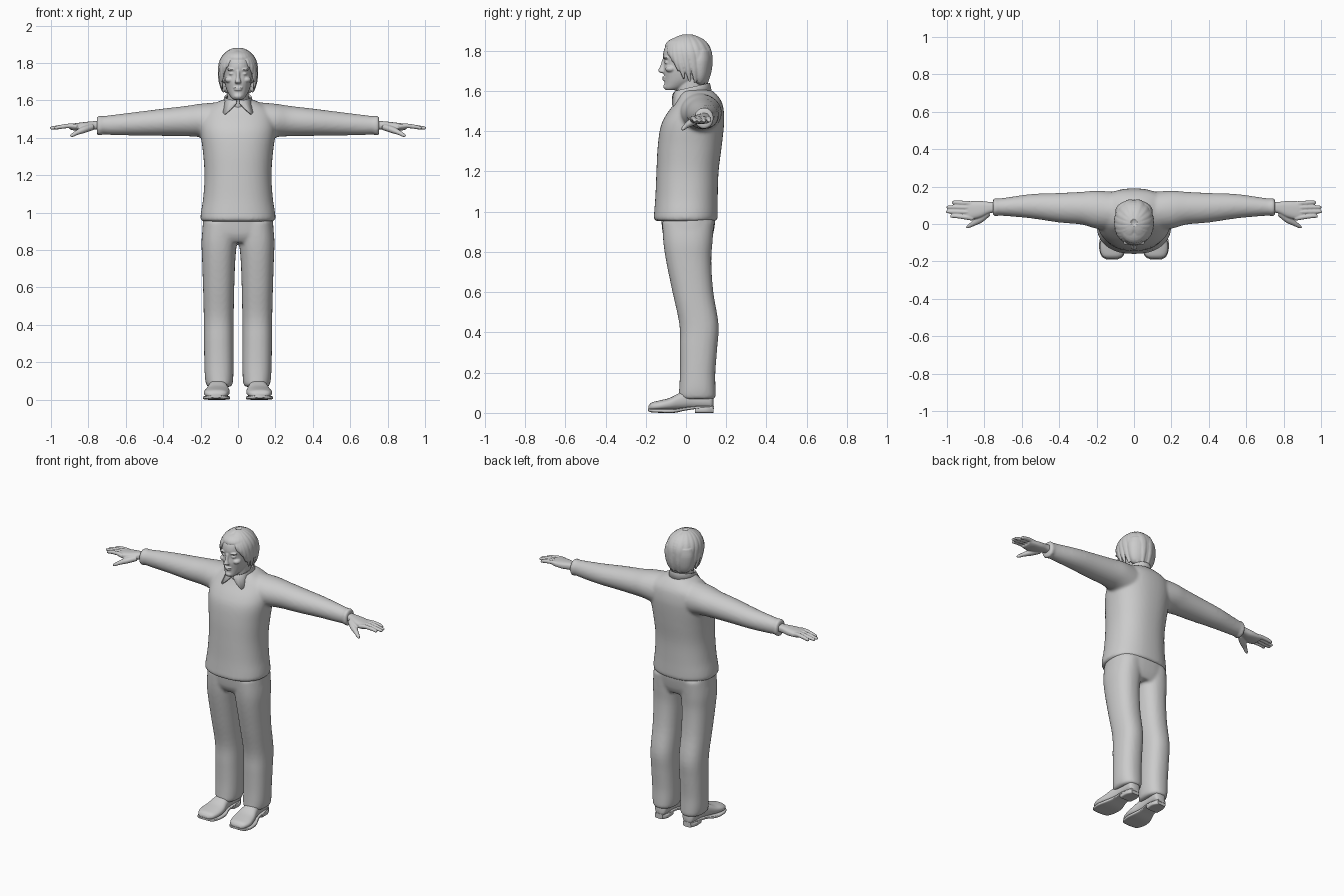
import bpy, bmesh, math
from mathutils import Vector

grey = bpy.data.materials.new("plain grey")
grey.diffuse_color = (0.6, 0.6, 0.6, 1)


def spline(rows, k=4):
    """Catmull-Rom smoothing of a list of number tuples."""
    out = []
    for i in range(len(rows) - 1):
        p0, p1, p2, p3 = rows[max(i - 1, 0)], rows[i], rows[i + 1], rows[min(i + 2, len(rows) - 1)]
        for j in range(k):
            t = j / k
            out.append([0.5 * (2 * b + (c - a) * t + (2 * a - 5 * b + 4 * c - d) * t * t
                               + (3 * b - a - 3 * c + d) * t ** 3) for a, b, c, d in zip(p0, p1, p2, p3)])
    return out + [list(rows[-1])]


def skin(bm, rings):
    """Skin closed rings of points and cap both ends."""
    vs = [[bm.verts.new(p) for p in r] for r in rings]
    n = len(vs[0])
    for r, s in zip(vs, vs[1:]):
        for i in range(n):
            bm.faces.new((r[i], r[(i + 1) % n], s[(i + 1) % n], s[i]))
    bm.faces.new(vs[0][::-1])
    bm.faces.new(vs[-1])


def loft(bm, axis, rows, sx=1, n=32, p=2.0):
    """Rows are (position, a_low, a_high, b_low, b_high) along an axis; sx mirrors x."""
    rings = []
    for s, a0, a1, b0, b1 in spline(rows):
        ring = []
        for i in range(n):
            t = 2 * math.pi * i / n
            c, d = math.cos(t), math.sin(t)
            a = (a0 + a1) / 2 + (a1 - a0) / 2 * math.copysign(abs(c) ** (2 / p), c)
            b = (b0 + b1) / 2 + (b1 - b0) / 2 * math.copysign(abs(d) ** (2 / p), d)
            x, y, z = {'x': (s, a, b), 'y': (a, s, b), 'z': (a, b, s)}[axis]
            ring.append((x * sx, y, z))
        rings.append(ring)
    skin(bm, rings)


def tube(bm, pts, side, sx=1, n=12):
    """Tapered tube; pts are (x, y, z, width, thickness), side gives the width direction."""
    pts = spline(pts)
    rings = []
    for i, q in enumerate(pts):
        c = Vector(q[:3])
        t = (Vector(pts[min(i + 1, len(pts) - 1)][:3]) - Vector(pts[max(i - 1, 0)][:3])).normalized()
        s = side(c) if callable(side) else Vector(side)
        v = t.cross(s).normalized()
        u = v.cross(t)
        ring = [c + u * q[3] * math.cos(a) + v * q[4] * math.sin(a)
                for a in (2 * math.pi * k / n for k in range(n))]
        rings.append([(w.x * sx, w.y, w.z) for w in ring])
    skin(bm, rings)


def ball(bm, c, r):
    g = bmesh.ops.create_uvsphere(bm, u_segments=24, v_segments=16, radius=1)
    for v in g['verts']:
        v.co = Vector(c) + Vector([v.co[i] * r[i] for i in range(3)])


def finish(name, bm, voxel=0, smooth=4):
    bmesh.ops.recalc_face_normals(bm, faces=bm.faces)
    me = bpy.data.meshes.new(name)
    bm.to_mesh(me)
    bm.free()
    me.materials.append(grey)
    ob = bpy.data.objects.new(name, me)
    bpy.context.collection.objects.link(ob)
    if voxel:
        m = ob.modifiers.new("fuse", 'REMESH')
        m.mode, m.voxel_size, m.use_smooth_shade = 'VOXEL', voxel, True
        m = ob.modifiers.new("relax", 'SMOOTH')
        m.factor, m.iterations = 0.5, smooth
    else:
        bpy.ops.object.select_all(action='DESELECT')
        bpy.context.view_layer.objects.active = ob
        ob.select_set(True)
        bpy.ops.object.shade_smooth_by_angle(angle=math.radians(45))
    return ob


# Sweater: body plus both sleeves fused together
bm = bmesh.new()
loft(bm, 'z', [(.953, -.19, .19, -.148, .147), (.965, -.2, .2, -.16, .157), (1.0, -.198, .198, -.158, .158),
               (1.08, -.186, .186, -.152, .158), (1.2, -.179, .179, -.147, .162), (1.32, -.187, .187, -.141, .177),
               (1.42, -.2, .2, -.127, .188), (1.48, -.2, .2, -.1, .19), (1.54, -.185, .185, -.057, .18),
               (1.58, -.13, .13, -.035, .155), (1.605, -.08, .08, -.02, .125)], n=48, p=2.3)
for sx in (1, -1):
    loft(bm, 'x', [(.08, -.04, .17, 1.37, 1.592), (.2, -.025, .178, 1.402, 1.582), (.28, -.003, .172, 1.408, 1.57),
                   (.4, .008, .166, 1.41, 1.556), (.55, .03, .16, 1.412, 1.537), (.68, .042, .142, 1.415, 1.521),
                   (.735, .045, .135, 1.42, 1.514)], sx)
    loft(bm, 'x', [(.725, .05, .13, 1.42, 1.512), (.735, .041, .138, 1.411, 1.519),
                   (.748, .041, .138, 1.411, 1.519), (.755, .052, .126, 1.422, 1.508)], sx)
finish("sweater", bm, .0095, 5)

# Trousers: hips and two legs fused together
bm = bmesh.new()
loft(bm, 'z', [(.84, -.17, .17, -.09, .115), (.88, -.188, .188, -.113, .133), (.95, -.188, .188, -.122, .145),
               (1.0, -.18, .18, -.125, .145)], n=48, p=2.6)
for sx in (1, -1):
    loft(bm, 'z', [(.068, .04, .163, -.02, .135), (.08, .03, .17, -.036, .147), (.12, .025, .177, -.034, .147),
                   (.2, .024, .18, -.03, .146), (.32, .024, .182, -.03, .155), (.44, .023, .183, -.033, .162),
                   (.6, .02, .187, -.067, .136), (.75, .014, .192, -.098, .126), (.85, .005, .195, -.113, .132),
                   (.95, .003, .185, -.118, .14)], sx, p=2.3)
finish("trousers", bm, .0095, 4)

# Shoes: upper, sole and heel block
for sx, side in ((1, "left"), (-1, "right")):
    bm = bmesh.new()
    loft(bm, 'y', [(-.186, .09, .145, .015, .035), (-.17, .062, .17, .01, .052), (-.13, .048, .183, .01, .062),
                   (-.08, .045, .175, .012, .075), (-.03, .055, .16, .015, .1), (.03, .06, .147, .02, .115),
                   (.1, .058, .143, .02, .115), (.128, .065, .135, .02, .1), (.137, .085, .115, .03, .08)], sx, p=2.4)
    finish(side + "_shoe", bm)
    bm = bmesh.new()
    loft(bm, 'y', [(-.19, .09, .145, .01, .022), (-.172, .058, .174, .003, .02), (-.12, .043, .187, 0, .02),
                   (-.06, .045, .178, .0, .02), (0, .06, .155, .012, .028), (.06, .058, .148, .02, .034),
                   (.138, .075, .13, .02, .034)], sx, p=5)
    loft(bm, 'y', [(.045, .06, .146, 0, .03), (.1, .057, .146, 0, .03), (.136, .074, .13, 0, .03)], sx, p=5)
    finish(side + "_sole", bm)

# Hands: palm, four fingers and thumb fused together
fingers = [(.03, .042, .982), (.062, .066, 1.003), (.087, .09, 1.0), (.108, .115, .975)]
for sx, side in ((1, "left"), (-1, "right")):
    bm = bmesh.new()
    loft(bm, 'x', [(.72, .06, .118, 1.441, 1.492), (.77, .058, .118, 1.443, 1.489), (.82, .035, .123, 1.437, 1.484),
                   (.87, .025, .122, 1.438, 1.478), (.9, .03, .118, 1.445, 1.473)], sx, p=2.6)
    for y0, y1, tip in fingers:
        tube(bm, [(.86, y0, 1.46, .013, .013), (.9, (y0 + y1) / 2, 1.464, .0125, .0125), (.95, y1, 1.458, .011, .011),
                  (tip - .006, y1, 1.452, .009, .009), (tip, y1, 1.45, .004, .004)], (0, 1, 0), sx)
    tube(bm, [(.78, .06, 1.458, .02, .018), (.825, .025, 1.443, .021, .018), (.86, .002, 1.428, .014, .013),
              (.885, -.013, 1.414, .01, .01), (.896, -.02, 1.408, .005, .005)], (1, 1, 0), sx)
    finish(side + "_hand", bm, .004, 3)

# Head: skull, neck and facial features fused together
bm = bmesh.new()
loft(bm, 'z', [(1.604, -.022, .022, -.1, -.05), (1.615, -.036, .036, -.108, -.01), (1.64, -.053, .053, -.107, .05),
               (1.665, -.064, .064, -.108, .085), (1.7, -.072, .072, -.112, .1), (1.74, -.078, .078, -.109, .115),
               (1.78, -.08, .08, -.114, .12), (1.82, -.078, .078, -.103, .115), (1.85, -.06, .06, -.07, .09),
               (1.864, -.03, .03, -.03, .05)], p=2.2)
loft(bm, 'z', [(1.5, -.07, .07, -.03, .12), (1.57, -.058, .058, -.045, .1), (1.66, -.056, .056, -.05, .095),
               (1.7, -.055, .055, -.04, .09)])
loft(bm, 'z', [(1.689, -.012, .012, -.124, -.1), (1.696, -.018, .018, -.136, -.1), (1.703, -.016, .016, -.139, -.1),
               (1.725, -.01, .01, -.128, -.1), (1.76, -.01, .01, -.117, -.1)], n=16)
ball(bm, (0, -.108, 1.668), (.025, .011, .005))
ball(bm, (0, -.107, 1.657), (.021, .011, .006))
ball(bm, (0, -.1, 1.622), (.022, .013, .014))
for s in (1, -1):
    ball(bm, (s * .034, -.099, 1.765), (.026, .014, .007))
    ball(bm, (s * .033, -.094, 1.742), (.016, .014, .007))
    ball(bm, (s * .045, -.075, 1.71), (.025, .028, .018))
    ball(bm, (s * .078, .015, 1.725), (.01, .022, .032))
finish("head", bm, .004, 2)

# Hair: back cap with parted locks swept over it to the sides
CEN, RAD = Vector((0, .008, 1.768)), Vector((.097, .117, .104))


def lock(a0, a1, z_end, sx, w):
    """One flat lock from the parting (azimuth a0) to its tip (azimuth a1); 0 is the front."""
    pts, steps = [], 7
    for i in range(steps):
        t = i / (steps - 1)
        a = math.radians(a0 + (a1 - a0) * t ** .7)
        z = 1.0 - (1.0 - (z_end - CEN.z) / RAD.z) * t ** 1.6
        r = math.sqrt(max(.02, 1 - z * z)) if z > 0 else 1 - .1 * z * z
        pts.append((RAD.x * r * math.sin(a), CEN.y - RAD.y * r * math.cos(a), CEN.z + RAD.z * z,
                    w * (.55 + .45 * math.sin(math.pi * min(1, t * 1.1))) * (1 if t < .95 else .4),
                    .011 if t < .95 else .004))
    tube(bm, pts, lambda c: Vector((-(c.y - CEN.y), c.x, 0)) + Vector((0, .001, 0)), sx, 10)


bm = bmesh.new()
ball(bm, (0, .03, 1.775), (.1, .1, .1))
ball(bm, (0, -.005, 1.822), (.084, .1, .05))
loft(bm, 'z', [(1.632, -.05, .05, .05, .09), (1.65, -.075, .075, .03, .108), (1.69, -.092, .092, .015, .122),
               (1.75, -.1, .1, .005, .13), (1.8, -.09, .09, .01, .125)])
for s in (1, -1):
    for a0, a1, z, w in [(8, 38, 1.775, .018), (12, 52, 1.745, .02), (20, 66, 1.7, .02), (35, 80, 1.66, .021),
                         (55, 96, 1.645, .022), (80, 112, 1.64, .023), (105, 128, 1.64, .024),
                         (130, 146, 1.635, .025), (155, 166, 1.635, .026)]:
        lock(a0, a1, z, s, w)
finish("hair", bm, .0045, 1)

# Shirt collar: folded strip around the neck with two pointed wings
bm = bmesh.new()
prev = None
for i in range(49):
    deg = 6 + 348 * i / 48
    phi = math.radians(deg)
    f = min(deg, 360 - deg)
    wing = max(0, 1 - abs(f - 36) / 32)
    opening = min(1, f / 36)
    sn, cs = math.sin(phi), math.cos(phi)
    rows = []
    for k, (rx, ry) in enumerate(((.062, .076), (.07, .085), (.08 + .045 * wing, .093 + .026 * wing))):
        y = .032 - ry * cs
        z = 1.605 + .25 * (.032 - .08 * cs) - (0, -.004, .038 * opening + .036 * wing)[k]
        rows.append(bm.verts.new((rx * sn, y, z)))
    if prev:
        for k in range(2):
            bm.faces.new((prev[k], rows[k], rows[k + 1], prev[k + 1]))
    prev = rows
collar = finish("shirt_collar", bm)
m = collar.modifiers.new("cloth", 'SOLIDIFY')
m.thickness, m.offset = .008, 0
